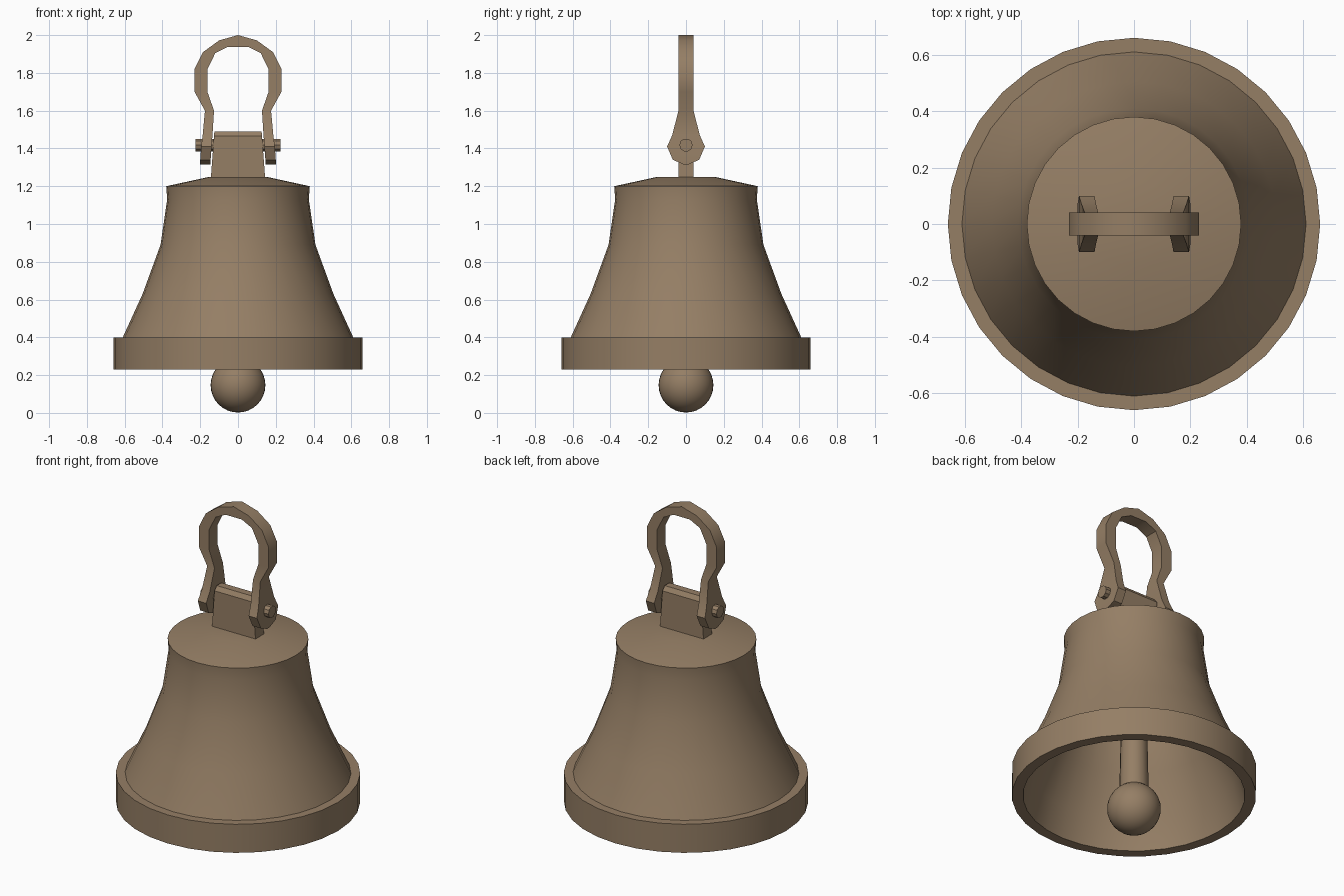
import bpy, bmesh, math

cube = bpy.data.objects.get("Cube")
if cube:
    bpy.data.objects.remove(cube, do_unlink=True)

# One aged bronze material
BRONZE = (0.30, 0.21, 0.13, 1.0)
bronze = bpy.data.materials.new("aged bronze")
bronze.use_nodes = True
bronze.diffuse_color = BRONZE
bsdf = next(n for n in bronze.node_tree.nodes if n.type == 'BSDF_PRINCIPLED')
bsdf.inputs["Base Color"].default_value = BRONZE
bsdf.inputs["Roughness"].default_value = 0.6


def finish(obj, angle=35):
    obj.data.materials.clear()
    obj.data.materials.append(bronze)
    bpy.ops.object.select_all(action='DESELECT')
    obj.select_set(True)
    bpy.context.view_layer.objects.active = obj
    bpy.ops.object.shade_smooth_by_angle(angle=math.radians(angle))
    return obj


def from_bmesh(name, bm, angle=35):
    bmesh.ops.remove_doubles(bm, verts=bm.verts, dist=0.0005)
    bmesh.ops.recalc_face_normals(bm, faces=bm.faces)
    mesh = bpy.data.meshes.new(name)
    bm.to_mesh(mesh)
    bm.free()
    obj = bpy.data.objects.new(name, mesh)
    bpy.context.collection.objects.link(obj)
    return finish(obj, angle)


def lathe(name, profile, sides):
    """Spin an (r, z) profile around the z axis."""
    bm = bmesh.new()
    verts = [bm.verts.new((r, 0, z)) for r, z in profile]
    edges = [bm.edges.new(pair) for pair in zip(verts, verts[1:])]
    bmesh.ops.spin(bm, geom=verts + edges, cent=(0, 0, 0), axis=(0, 0, 1),
                   angle=math.tau, steps=sides, use_merge=False)
    return from_bmesh(name, bm)


def loft(name, rings, angle=35):
    """Skin a row of equal-sized rings and cap both ends."""
    bm = bmesh.new()
    rings = [[bm.verts.new(co) for co in ring] for ring in rings]
    n = len(rings[0])
    for a, b in zip(rings, rings[1:]):
        for i in range(n):
            j = (i + 1) % n
            bm.faces.new((a[i], a[j], b[j], b[i]))
    bm.faces.new(rings[0])
    bm.faces.new(rings[-1])
    return from_bmesh(name, bm, angle)


# Hollow bell: crown, flaring waist, heavy rim, inner wall
lathe("bell_body", [
    (0, 1.25), (0.15, 1.25), (0.38, 1.2), (0.375, 1.13), (0.41, 0.89),
    (0.505, 0.63), (0.61, 0.4), (0.66, 0.4), (0.66, 0.23), (0.6, 0.23),
    (0.56, 0.4), (0.455, 0.63), (0.36, 0.89), (0.33, 1.15), (0, 1.18)], 32)

# Clapper rod and ball
lathe("clapper_rod", [(0, 1.19), (0.06, 1.19), (0.08, 0.24), (0, 0.24)], 16)
bpy.ops.mesh.primitive_uv_sphere_add(segments=32, ring_count=16, radius=0.145,
                                     location=(0, 0, 0.147))
ball = bpy.context.object
ball.name = "clapper_ball"
finish(ball)

# Tapered hanger block with a chamfered top
loft("hanger_block", [
    [(-x, -y, z), (x, -y, z), (x, y, z), (-x, y, z)]
    for x, y, z in [(0.147, 0.04, 1.2), (0.127, 0.04, 1.465), (0.125, 0.022, 1.49)]], 20)

# Shackle: one side as outer x, z / inner x, z / half width, then mirrored
half = [
    (0.2, 1.315, 0.145, 1.315, 0.012),
    (0.2, 1.34, 0.145, 1.34, 0.07),
    (0.195, 1.41, 0.14, 1.41, 0.1),
    (0.187, 1.47, 0.135, 1.47, 0.073),
    (0.175, 1.6, 0.127, 1.6, 0.04),
    (0.23, 1.7, 0.162, 1.7, 0.04),
    (0.23, 1.82, 0.162, 1.82, 0.04),
    (0.185, 1.91, 0.12, 1.905, 0.04),
    (0.1, 1.972, 0.053, 1.938, 0.04)]
crown = [(0, 2.0, 0, 1.938, 0.04)]
stations = half + crown + [(-a, b, -c, d, w) for a, b, c, d, w in reversed(half)]
loft("shackle", [[(xo, -w, zo), (xo, w, zo), (xi, w, zi), (xi, -w, zi)]
                 for xo, zo, xi, zi, w in stations])

# Pivot pins through both shackle eyes
for side, x in (("left", 0.17), ("right", -0.17)):
    bpy.ops.mesh.primitive_cylinder_add(vertices=10, radius=0.035, depth=0.11,
                                        location=(x, 0, 1.418),
                                        rotation=(0, math.pi / 2, 0))
    pin = bpy.context.object
    pin.name = side + "_pivot_pin"
    finish(pin, 30)
